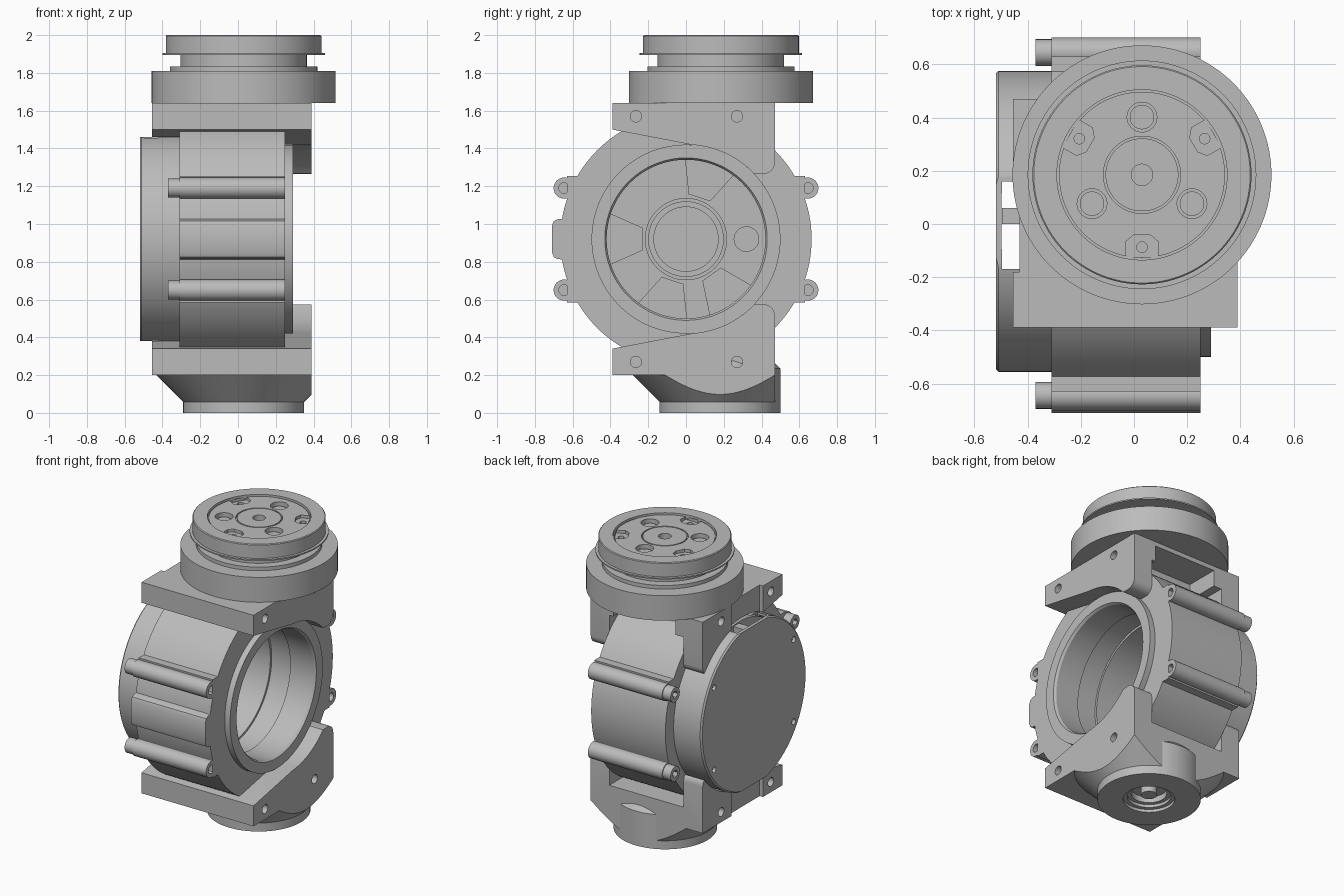
import bpy, bmesh, math
from mathutils import Matrix, Vector

if "Cube" in bpy.data.objects:
    bpy.data.objects.remove(bpy.data.objects["Cube"])

GREY = (0.5, 0.5, 0.5, 1)
metal = bpy.data.materials.new("grey_metal")
metal.use_nodes = True
metal.diffuse_color = GREY
metal.node_tree.nodes["Principled BSDF"].inputs["Base Color"].default_value = GREY

CZ = 0.92               # height of the joint axis
TX, TY = 0.03, 0.185    # vertical output axis


def finish(name, bm):
    bmesh.ops.remove_doubles(bm, verts=bm.verts, dist=1e-5)
    bmesh.ops.recalc_face_normals(bm, faces=bm.faces)
    mesh = bpy.data.meshes.new(name)
    bm.to_mesh(mesh)
    bm.free()
    mesh.materials.append(metal)
    ob = bpy.data.objects.new(name, mesh)
    bpy.context.collection.objects.link(ob)
    return ob


def prism(name, pts, lo, hi, axis="X"):
    """Extrude a (y, z) outline along x, or an (x, y) outline along z."""
    bm = bmesh.new()
    place = (lambda a, b, h: (h, a, b)) if axis == "X" else (lambda a, b, h: (a, b, h))
    face = bm.faces.new([bm.verts.new(place(a, b, lo)) for a, b in pts])
    new = bmesh.ops.extrude_face_region(bm, geom=[face])["geom"]
    moved = [v for v in new if isinstance(v, bmesh.types.BMVert)]
    bmesh.ops.translate(bm, verts=moved, vec=place(0, 0, hi - lo))
    return finish(name, bm)


def box(name, x, y, z):
    return prism(name, [(y[0], z[0]), (y[1], z[0]), (y[1], z[1]), (y[0], z[1])], *x)


def lathe(name, profile, at, axis="Z", steps=96):
    """Revolve a closed (radius, height) outline about the z or x direction."""
    bm = bmesh.new()
    rings = []
    for i in range(steps):
        t = math.tau * i / steps
        c, s = math.cos(t), math.sin(t)
        if axis == "Z":
            rings.append([bm.verts.new((r * c, r * s, h)) for r, h in profile])
        else:
            rings.append([bm.verts.new((h, r * c, r * s)) for r, h in profile])
    n = len(profile)
    for i in range(steps):
        p, q = rings[i], rings[(i + 1) % steps]
        for j in range(n):
            k = (j + 1) % n
            if profile[j][0] > 0 or profile[k][0] > 0:
                bm.faces.new((p[j], p[k], q[k], q[j]))
    bmesh.ops.dissolve_degenerate(bm, edges=bm.edges, dist=1e-6)
    bmesh.ops.translate(bm, verts=bm.verts, vec=at)
    return finish(name, bm)


def rod(name, r, lo, hi, at, axis="X", steps=32):
    return lathe(name, [(0, lo), (r, lo), (r, hi), (0, hi)], at, axis, steps)


def cut(ob, cutters):
    for c in cutters:
        m = ob.modifiers.new("cut", "BOOLEAN")
        m.operation, m.solver, m.object = "DIFFERENCE", "EXACT", c
    graph = bpy.context.evaluated_depsgraph_get()
    mesh = bpy.data.meshes.new_from_object(ob.evaluated_get(graph))
    ob.modifiers.clear()
    ob.data = mesh
    for c in cutters:
        bpy.data.objects.remove(c)
    return ob


# Main housing with stepped bore and hub plate
housing = lathe("housing", [
    (0, -.40), (.53, -.40), (.53, -.31), (.665, -.31), (.665, .25), (.5, .25), (.5, .29),
    (.43, .29), (.42, .275), (.42, .1), (.435, .1), (.435, -.05), (.42, -.05), (.42, -.29),
    (.215, -.29), (.215, -.31), (.2, -.31), (.2, -.27), (.17, -.27), (.17, -.30), (0, -.30)],
    (0, 0, CZ), "X", 128)
cut(housing, [box("clip", (-1, 1), (-1, 1), (CZ + .58, 3)),
              box("clip", (-1, 1), (-1, 1), (-1, CZ - .58)),
              rod("port", .065, -.33, -.2, (0, .32, CZ))])

# Raised tabs around the hub
for i, deg in enumerate((72, 180, 252, 306)):
    a = math.radians(deg)
    out, side = Vector((math.cos(a), math.sin(a))), Vector((-math.sin(a), math.cos(a)))
    pts = [out * r + side * w + Vector((0, CZ))
           for r, w in ((.23, -.06), (.41, -.14), (.43, 0), (.41, .14), (.23, .06))]
    prism(f"hub_tab_{i}", pts, -.30, -.275)

# Bolt lugs, their webs and socket screws
for sy in (1, -1):
    for sz in (1, -1):
        y, z = sy * .645, CZ + sz * .27
        lug = rod("bolt_lug", .056, -.31, .25, (0, y, z))
        cut(lug, [rod("hole", .028, .2, .3, (0, y, z))])
        web = box("lug_web", (-.31, .25), sorted((sy * .5, sy * .63)), (z - .065, z + .065))
        screw = rod("socket_screw", .05, -.37, -.30, (0, y, z))
        cut(screw, [rod("socket", .026, -.4, -.34, (0, y, z), "X", 6)])

# Front pad
prism("front_pad", [(-.55, CZ - .12), (-.68, CZ - .105), (-.7, CZ - .095), (-.71, CZ - .07),
                    (-.71, CZ + .07), (-.7, CZ + .095), (-.68, CZ + .105), (-.55, CZ + .12)],
      -.31, .25)

# Hollow end cap, open at top and bottom
cap = lathe("end_cap", [(0, -.52), (.556, -.52), (.566, -.51), (.566, -.31), (.55, -.31),
                        (.55, -.498), (0, -.498)], (0, .01, CZ), "X", 128)
cutters = [box("clip", (-1, 1), (-1, 1), (CZ + .54, 3)),
           box("clip", (-1, 1), (-1, 1), (-1, CZ - .54)),
           box("slot", (-.497, -.42), (-.17, .16), (-1, 3))]
cutters += [rod("hole", .02, -.6, -.45, (0, .01 + sy * .43, CZ + sz * .28), "X", 16)
            for sy in (1, -1) for sz in (1, -1)]
cut(cap, cutters)
box("cable_connector", (-.497, -.39), (0, .06), (CZ + .36, CZ + .52))

# Upper and lower clamp brackets, mirrored about the joint axis
arc = [(.5 * math.sin(t), .5 * math.cos(t))
       for t in [math.radians(4 + 42 * i / 14) for i in range(15)]]
corner = [(.41 + .06 * math.sin(t), .405 - .06 * math.cos(t))
          for t in [math.pi / 2 * i / 6 for i in range(7)]]
outline = [(-.39, .72), (-.39, .58)] + arc + corner + [(.47, .72)]
for s, name in ((1, "upper_bracket"), (-1, "lower_bracket")):
    def span(a, b):
        return sorted((CZ + s * a, CZ + s * b))
    bracket = prism(name, [(y, CZ + s * z) for y, z in outline], -.455, .39)
    cutters = [box("gap", (-.31, .25), (.02, .6), span(.2, .58)),
               rod("cap_gap", .572, -.6, -.31, (0, .01, CZ), "X", 128),
               box("notch", (-.6, -.43), (-.18, .16), span(.3, .9))]
    for y in (-.265, .27):
        for lo, hi in ((-.5, -.38), (.3, .45)):
            cutters.append(rod("hole", .03, lo, hi, (0, y, CZ + s * .65), "X", 20))
    if s > 0:
        cutters.append(box("window", (-.25, .22), (.24, .6), span(.5, .69)))
    cut(bracket, cutters)

# Base cone trimmed flush with the bracket
cone = lathe("base_cone", [(.2, .056), (.318, .056), (.462, .2), (.462, .21), (.2, .21)],
             (TX, TY - .005, 0))
cut(cone, [box("trim", (.39, 1), (-1, 1), (-1, 1)), box("trim", (-1, 1), (.47, 1), (-1, 1))])

# Base boss with a bored socket and centre stud
lathe("base_boss", [(0, .03), (.05, .03), (.05, .08), (.11, .08), (.11, .04), (.135, .04),
                    (.135, .02), (.16, .02), (.16, 0), (.32, 0), (.32, .235), (.28, .275),
                    (0, .275)], (TX, TY - .005, 0))

# Collar and rotating output flange
rod("collar", .487, 1.64, 1.81, (TX, TY, 0), "Z", 128)
flange = lathe("output_flange", [
    (0, 1.7), (.39, 1.7), (.39, 1.835), (.335, 1.835), (.335, 1.895), (.43, 1.895),
    (.43, 1.904), (.412, 1.904), (.412, 1.995), (.407, 2), (.32, 2), (.32, 1.975),
    (.312, 1.975), (.312, 1.99), (.145, 1.99), (.145, 1.97), (.137, 1.97), (.137, 1.99),
    (.04, 1.99), (.04, 1.94), (0, 1.94)], (TX, TY, 0), "Z", 128)
cutters = []
for i in range(3):
    a = math.radians(90 + 120 * i)
    x, y = TX + .217 * math.cos(a), TY + .217 * math.sin(a)
    cutters.append(rod("bore", .056, 1.94, 2.1, (x, y, 0), "Z"))
    rod(f"flange_screw_{i}", .046, 1.93, 1.965, (x, y, 0), "Z")
    turn = Matrix.Rotation(a + math.pi, 2)
    pts = [turn @ Vector(p) + Vector((TX, TY)) for p in
           ((.225, -.03), (.25, -.06), (.31, -.06), (.31, .06), (.25, .06), (.225, .03))]
    cutters.append(prism("pocket", pts, 1.97, 2.1, "Z"))
    x, y = TX - .272 * math.cos(a), TY - .272 * math.sin(a)
    cutters.append(rod("tap", .02, 1.93, 1.98, (x, y, 0), "Z", 16))
cut(flange, cutters)

# Smooth round surfaces, keep edges crisp
for ob in bpy.context.scene.objects:
    if ob.type == "MESH":
        bpy.ops.object.select_all(action="DESELECT")
        ob.select_set(True)
        bpy.context.view_layer.objects.active = ob
        bpy.ops.object.shade_smooth_by_angle(angle=math.radians(25))
